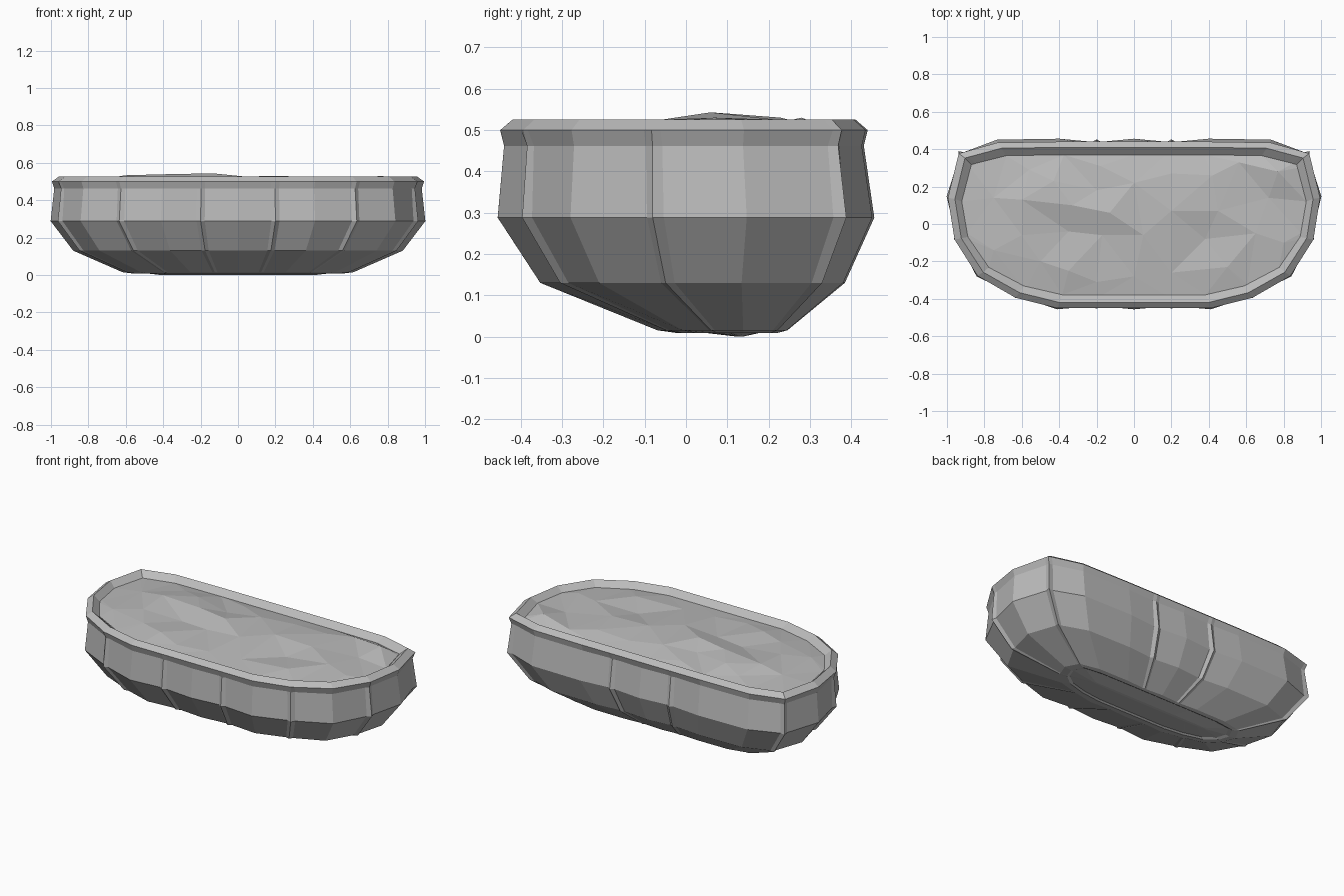
import bpy
import bmesh
from mathutils import Vector
from mathutils.geometry import delaunay_2d_cdt

cube = bpy.data.objects.get("Cube")
if cube:
    bpy.data.objects.remove(cube)

stone = bpy.data.materials.new("stone_grey")
stone.use_nodes = True
grey = (0.5, 0.5, 0.5, 1)
stone.diffuse_color = grey
stone.node_tree.nodes["Principled BSDF"].inputs["Base Color"].default_value = grey

# Half outline from front middle to back middle: x, y, is it a rib
HALF = [(0, -.44, 0), (.2, -.44, 1), (.41, -.44, 0), (.63, -.385, 1), (.83, -.27, 0),
        (.95, -.08, 1), (.985, .14, 0), (.93, .37, 1), (.73, .425, 0), (.4, .43, 0),
        (.2, .43, 1), (0, .43, 0)]
outline = HALF + [(-x, y, r) for x, y, r in HALF[-2:0:-1]]


def expand(points):
    """Turn each rib into base, crest, base; return position, normal, bump."""
    result = []
    for i, (x, y, rib) in enumerate(points):
        before, after = points[i - 1], points[(i + 1) % len(points)]
        p = Vector((x, y))
        to_prev = (Vector(before[:2]) - p).normalized()
        to_next = (Vector(after[:2]) - p).normalized()
        tangent = (to_next - to_prev).normalized()
        normal = Vector((tangent.y, -tangent.x))
        if rib:
            result += [(p + to_prev * .022, normal, 0), (p, normal, 1),
                       (p + to_next * .022, normal, 0)]
        else:
            result.append((p, normal, 1.2))
    return result


RING = expand(outline)


def loop(z, sx, sy, shift=0, bump=0, grow=0):
    return [Vector((p.x * sx + n.x * (b * bump + grow),
                    p.y * sy + shift + n.y * (b * bump + grow), z))
            for p, n, b in RING]


def finish(name, bm):
    bmesh.ops.recalc_face_normals(bm, faces=bm.faces)
    mesh = bpy.data.meshes.new(name)
    bm.to_mesh(mesh)
    bm.free()
    mesh.materials.append(stone)
    obj = bpy.data.objects.new(name, mesh)
    bpy.context.collection.objects.link(obj)
    return obj


def skin(name, loops, cap=False):
    bm = bmesh.new()
    rows = [[bm.verts.new(v) for v in ring] for ring in loops]
    count = len(RING)
    for a, b in zip(rows, rows[1:]):
        for i in range(count):
            j = (i + 1) % count
            bm.faces.new((a[i], a[j], b[j], b[i]))
    if cap:
        bm.faces.new(rows[-1])
    return finish(name, bm)


# Rim: outer bevel up to a ridge, then a slope down to the filling
inner = loop(.492, .935, .86)
skin("rim", [loop(.5, 1, 1, grow=.01), loop(.526, .972, .953), inner])

# Bowl wall with ribs and bulging panels
frame = loop(.015, .62, .345, .09, .006)
skin("bowl_wall", [loop(.5, 1, 1, grow=.01), loop(.462, .99, .985, bump=.006),
                   loop(.288, 1, 1.01, .005, .014), loop(.13, .88, .815, .02, .012), frame])

# Underside: narrow frame around a shallow keel
skin("underside", [frame, loop(.009, .58, .285, .1), loop(.016, .56, .26, .1),
                   loop(0, .42, .02, .13)], cap=True)

# Faceted filling
LUMPS = [(-.75, .14, .51), (-.6, .13, .533), (-.56, .29, .51), (-.43, .23, .53),
         (-.33, .1, .54), (-.18, .31, .51), (-.2, .18, .515), (-.13, .06, .543),
         (-.35, -.04, .505), (-.17, -.06, .51), (-.6, -.06, .52), (-.75, -.14, .51),
         (-.5, -.2, .515), (-.35, -.25, .52), (-.2, -.31, .505), (.0, .22, .525),
         (.05, -.06, .525), (0, -.28, .505), (.2, .07, .53), (.2, .27, .515),
         (.2, -.26, .505), (.38, -.08, .497), (.45, .07, .522), (.42, .26, .52),
         (.56, .33, .51), (.77, .28, .53), (.72, .14, .5), (.5, -.23, .515),
         (.65, -.05, .515), (.8, -.1, .505)]
border = [v.xy for v in inner]
n = len(border)
flat = border + [Vector(p[:2]) for p in LUMPS]
heights = [.494] * n + [p[2] for p in LUMPS]
edges = [(i, (i + 1) % n) for i in range(n)]
verts, _, faces, origin, _, _ = delaunay_2d_cdt(flat, edges, [list(range(n))], 1, 1e-5)
bm = bmesh.new()
made = [bm.verts.new((v.x, v.y, heights[o[0]] if o else .5)) for v, o in zip(verts, origin)]
for f in faces:
    bm.faces.new([made[i] for i in f])
finish("filling", bm)
